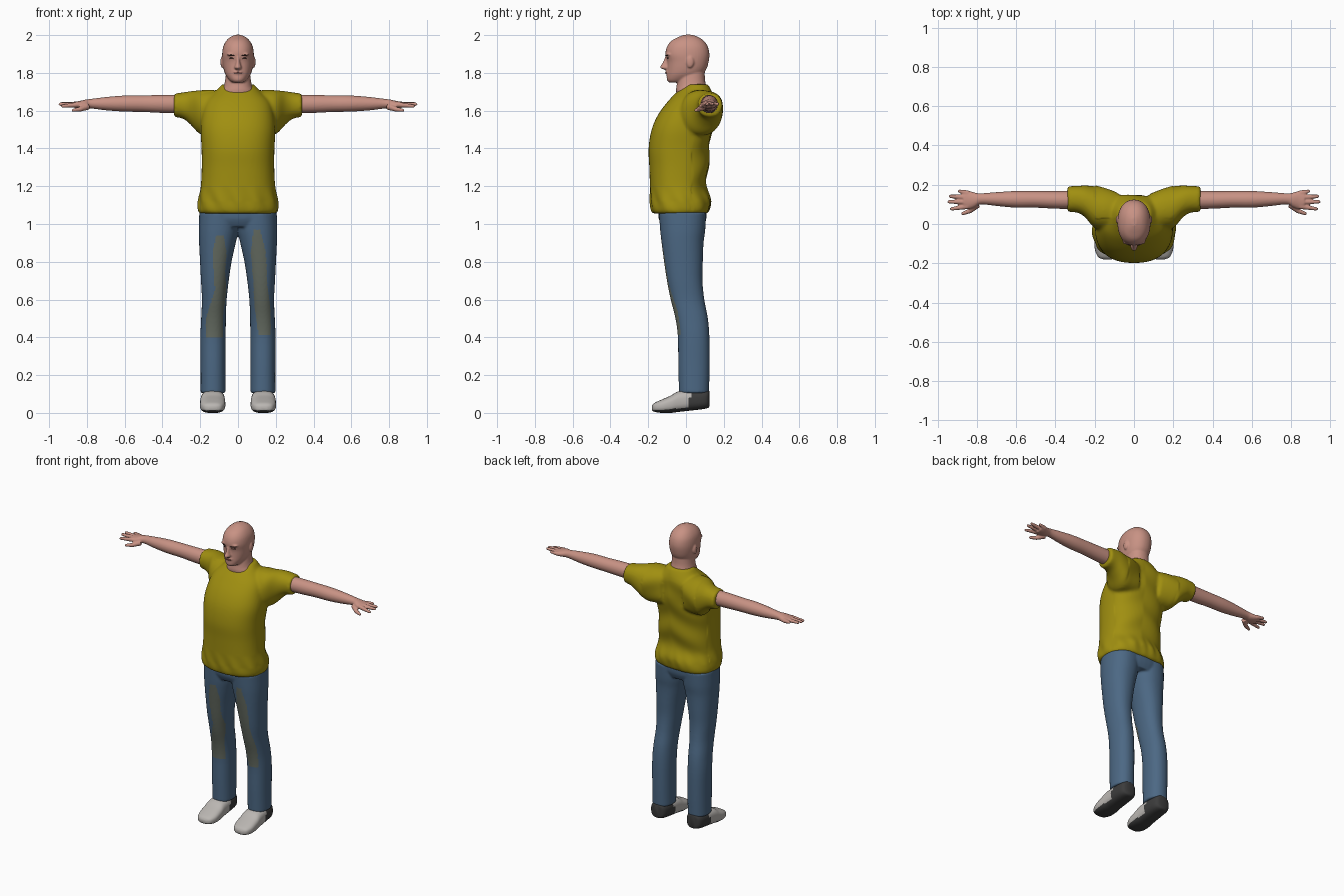
import bpy, bmesh, math
from mathutils import Vector, Matrix

cube = bpy.data.objects.get("Cube")
if cube:
    bpy.data.objects.remove(cube, do_unlink=True)


def material(name, r, g, b):
    """Flat material from 0-255 display values."""
    col = [(c / 255 / 12.92 if c < 11 else ((c / 255 + 0.055) / 1.055) ** 2.4) for c in (r, g, b)] + [1]
    m = bpy.data.materials.new(name)
    m.use_nodes = True
    m.diffuse_color = col
    m.node_tree.nodes["Principled BSDF"].inputs["Base Color"].default_value = col
    return m


SKIN = material("skin", 200, 146, 132)
SHIRT = material("shirt_yellow", 160, 143, 16)
DENIM = material("denim_blue", 76, 104, 132)
WORN = material("worn_denim", 101, 108, 98)
SHOE = material("shoe_grey", 186, 182, 178)
SOLE = material("sole_dark", 60, 60, 60)
DARK = material("brow_dark", 58, 38, 34)
LIP = material("lip", 150, 92, 84)


def spline(rows, steps):
    """Catmull-Rom interpolation of tuples."""
    out = []
    for i in range(len(rows) - 1):
        p = [rows[max(i - 1, 0)], rows[i], rows[i + 1], rows[min(i + 2, len(rows) - 1)]]
        for k in range(steps):
            t = k / steps
            out.append([0.5 * (2 * b + (c - a) * t + (2 * a - 5 * b + 4 * c - d) * t * t
                               + (3 * b - a - 3 * c + d) * t ** 3) for a, b, c, d in zip(*p)])
    return out + [list(rows[-1])]


def loft(bm, rows, axis="z", side=1, power=2.2, n=40, steps=4):
    """Rows are (position, a0, a1, b0, b1): extents of each oval section."""
    rings = []
    for t, a0, a1, b0, b1 in spline(rows, steps):
        ring = []
        for k in range(n):
            c, s = math.cos(math.tau * k / n), math.sin(math.tau * k / n)
            a = (a0 + a1) / 2 + (a1 - a0) / 2 * math.copysign(abs(c) ** (2 / power), c)
            b = (b0 + b1) / 2 + (b1 - b0) / 2 * math.copysign(abs(s) ** (2 / power), s)
            x, y, z = {"x": (t, a, b), "y": (a, t, b), "z": (a, b, t)}[axis]
            ring.append(bm.verts.new((side * x, y, z)))
        rings.append(ring)
    for r, q in zip(rings, rings[1:]):
        for k in range(n):
            bm.faces.new((r[k], r[(k + 1) % n], q[(k + 1) % n], q[k]))
    bm.faces.new(rings[0])
    bm.faces.new(rings[-1])


def ball(bm, loc, size):
    bmesh.ops.create_uvsphere(bm, u_segments=20, v_segments=12, radius=1,
                              matrix=Matrix.Translation(loc) @ Matrix.Diagonal((*size, 1)))


def digit(bm, p, q, r0, r1, side):
    """Tapered finger with a round tip."""
    p, q = Vector((side * p[0], *p[1:])), Vector((side * q[0], *q[1:]))
    rot = (q - p).to_track_quat("Z", "Y").to_matrix().to_4x4()
    bmesh.ops.create_cone(bm, cap_ends=True, segments=12, radius1=r0, radius2=r1,
                          depth=(q - p).length, matrix=Matrix.Translation((p + q) / 2) @ rot)
    ball(bm, q, (r1, r1, r1))


def finish(name, bm, mats, voxel=0, smooth=0):
    """Make an object; with a voxel size its parts are fused into one skin."""
    bmesh.ops.recalc_face_normals(bm, faces=bm.faces[:])
    me = bpy.data.meshes.new(name)
    bm.to_mesh(me)
    bm.free()
    ob = bpy.data.objects.new(name, me)
    bpy.context.collection.objects.link(ob)
    if voxel:
        mod = ob.modifiers.new("fuse", "REMESH")
        mod.mode, mod.voxel_size = "VOXEL", voxel
        mod = ob.modifiers.new("soften", "SMOOTH")
        mod.factor, mod.iterations = 0.5, smooth
        dg = bpy.context.evaluated_depsgraph_get()
        ob_mesh = bpy.data.meshes.new_from_object(ob.evaluated_get(dg))
        ob.modifiers.clear()
        ob.data = ob_mesh
    ob.data.materials.clear()
    for m in mats:
        ob.data.materials.append(m)
    for f in ob.data.polygons:
        f.use_smooth, f.material_index = True, 0
    return ob


# Shirt: body and sleeves fused
bm = bmesh.new()
body = [(1.055, .205, -.178, .12), (1.08, .213, -.187, .127), (1.13, .209, -.19, .127),
        (1.2, .197, -.191, .11), (1.3, .192, -.194, .118), (1.4, .193, -.198, .126),
        (1.5, .198, -.182, .136), (1.58, .19, -.147, .15), (1.65, .17, -.095, .148),
        (1.7, .12, -.047, .132), (1.74, .085, .0, .115)]
loft(bm, [(z, -w, w, f, b) for z, w, f, b in body], power=2.35, n=64)
for side in (1, -1):
    loft(bm, [(.08, -.03, .16, 1.47, 1.70), (.14, -.03, .178, 1.47, 1.71),
              (.2, -.02, .192, 1.475, 1.708), (.25, .035, .196, 1.525, 1.703),
              (.29, .058, .194, 1.557, 1.697), (.34, .062, .192, 1.567, 1.69)], "x", side)
shirt = finish("shirt", bm, [SHIRT], .009, 7)
for v in shirt.data.vertices:          # soft gathers above the hem and across the back
    a = math.atan2(v.co.y, v.co.x)
    k = max(0, 1 - abs(v.co.z - 1.12) / .08)
    v.co.xy *= 1 + .018 * k * math.sin(13 * a + 25 * v.co.z)
    if v.co.y > .03 and abs(v.co.x) < .2:
        v.co.y += .005 * math.sin(34 * v.co.z + 16 * abs(v.co.x - .03))

# Jeans: hips and legs fused, worn patches on the thighs and knees
bm = bmesh.new()
loft(bm, [(.985, -.2, .2, -.125, .09), (1.03, -.205, .205, -.145, .108), (1.09, -.2, .2, -.145, .108)])
legs = [(1.06, -.01, .205, -.143, .107), (.97, -.003, .208, -.137, .102), (.9, .012, .206, -.129, .093),
        (.8, .034, .201, -.116, .089), (.7, .049, .196, -.101, .087), (.6, .06, .191, -.081, .097),
        (.5, .064, .195, -.056, .116), (.4, .065, .199, -.043, .124), (.25, .066, .198, -.041, .125),
        (.105, .066, .198, -.037, .122)]
for side in (1, -1):
    loft(bm, legs, side=side)
jeans = finish("jeans", bm, [DENIM, WORN], .0065, 5)
PATCH = {-1: [(.4, .125, .045), (.5, .125, .045), (.65, .092, .03), (.75, .098, .03),
              (.85, .098, .037), (.94, .095, .02)],
         1: [(.41, .142, .032), (.55, .13, .042), (.7, .117, .036), (.85, .108, .04), (.97, .1, .018)]}
for f in jeans.data.polygons:
    c = f.center
    side = 1 if c.x > 0 else -1
    if f.normal.y < 0:
        for (z0, x0, w0), (z1, x1, w1) in zip(PATCH[side], PATCH[side][1:]):
            if z0 <= c.z < z1:
                t = (c.z - z0) / (z1 - z0)
                if abs(abs(c.x) - x0 - (x1 - x0) * t) < w0 + (w1 - w0) * t:
                    f.material_index = 1

# Shoes: grey uppers, dark heels and soles
for side, label in ((1, "left"), (-1, "right")):
    bm = bmesh.new()
    loft(bm, [(-.18, .115, .155, .015, .036), (-.168, .088, .182, .006, .052), (-.13, .07, .199, 0, .07),
              (-.08, .067, .201, 0, .092), (-.04, .069, .199, .005, .114), (.03, .071, .195, .013, .122),
              (.09, .076, .19, .02, .122), (.116, .088, .178, .026, .12), (.124, .11, .155, .035, .115)],
         "y", side, 2.7)
    shoe = finish(label + "_shoe", bm, [SHOE, SOLE])
    for f in shoe.data.polygons:
        if f.center.y > .01 + .15 * f.center.z or f.normal.z < -.55 or f.center.z < .014:
            f.material_index = 1

# Arms with palm, fingers and thumb
for side, label in ((1, "left"), (-1, "right")):
    bm = bmesh.new()
    loft(bm, [(.27, .075, .17, 1.585, 1.683), (.4, .078, .168, 1.588, 1.683), (.5, .083, .168, 1.593, 1.681),
              (.6, .083, .168, 1.595, 1.68), (.7, .092, .162, 1.602, 1.672), (.78, .1, .156, 1.612, 1.662),
              (.81, .085, .16, 1.61, 1.658), (.84, .076, .168, 1.611, 1.651), (.868, .08, .167, 1.615, 1.648)],
         "x", side, 2)
    for y, tip in ((.09, (.928, .077, 1.624)), (.112, (.941, .113, 1.634)),
                   (.135, (.934, .141, 1.637)), (.157, (.888, .167, 1.636))):
        digit(bm, (.845, y, 1.632), tip, .0145, .009, side)
    digit(bm, (.795, .1, 1.622), (.835, .067, 1.608), .018, .013, side)
    digit(bm, (.835, .067, 1.608), (.872, .053, 1.602), .013, .009, side)
    finish(label + "_arm", bm, [SKIN], .0045, 3)

# Head: skull, neck, nose, brow, chin and ears fused
bm = bmesh.new()
skull = [(1.75, .03, -.09, .0), (1.762, .046, -.101, .04), (1.79, .066, -.102, .085),
         (1.82, .076, -.1, .108), (1.86, .082, -.1, .12), (1.9, .084, -.109, .124), (1.94, .078, -.1, .115),
         (1.97, .062, -.077, .094), (1.99, .04, -.04, .065), (2.002, .012, -.008, .032)]
loft(bm, [(z, -w, w, f, b) for z, w, f, b in skull])
neck = [(1.64, .11, -.04, .12), (1.7, .09, -.052, .122), (1.73, .075, -.05, .108),
        (1.77, .067, -.045, .1), (1.84, .06, -.04, .1)]
loft(bm, [(z, -w, w, f, b) for z, w, f, b in neck])
loft(bm, [(1.818, -.014, .014, -.118, -.06), (1.828, -.02, .02, -.138, -.06), (1.85, -.013, .013, -.126, -.06),
          (1.885, -.009, .009, -.11, -.06)])
ball(bm, (0, -.09, 1.803), (.03, .018, .016))
for side in (1, -1):
    ball(bm, (side * .034, -.088, 1.898), (.026, .018, .008))
    ball(bm, (side * .083, .022, 1.858), (.01, .02, .032))
head = finish("head", bm, [SKIN], .005, 3)
bpy.context.view_layer.update()


def face_mark(name, x, z, size, mat, tilt=0):
    """Thin oval resting on the face."""
    hit, loc, _, _ = head.ray_cast(Vector((x, -1, z)), Vector((0, 1, 0)))
    bm = bmesh.new()
    ball(bm, (0, 0, 0), size)
    ob = finish(name, bm, [mat])
    ob.location = loc if hit else (x, -.1, z)
    ob.rotation_euler = (0, tilt, math.copysign(.35, x) if x else 0)


for side, label in ((1, "left"), (-1, "right")):
    face_mark(label + "_eyebrow", side * .036, 1.893, (.022, .003, .0035), DARK, -side * .12)
    face_mark(label + "_eye", side * .034, 1.877, (.012, .003, .0045), DARK)
face_mark("mouth", 0, 1.8, (.022, .004, .0035), LIP)
